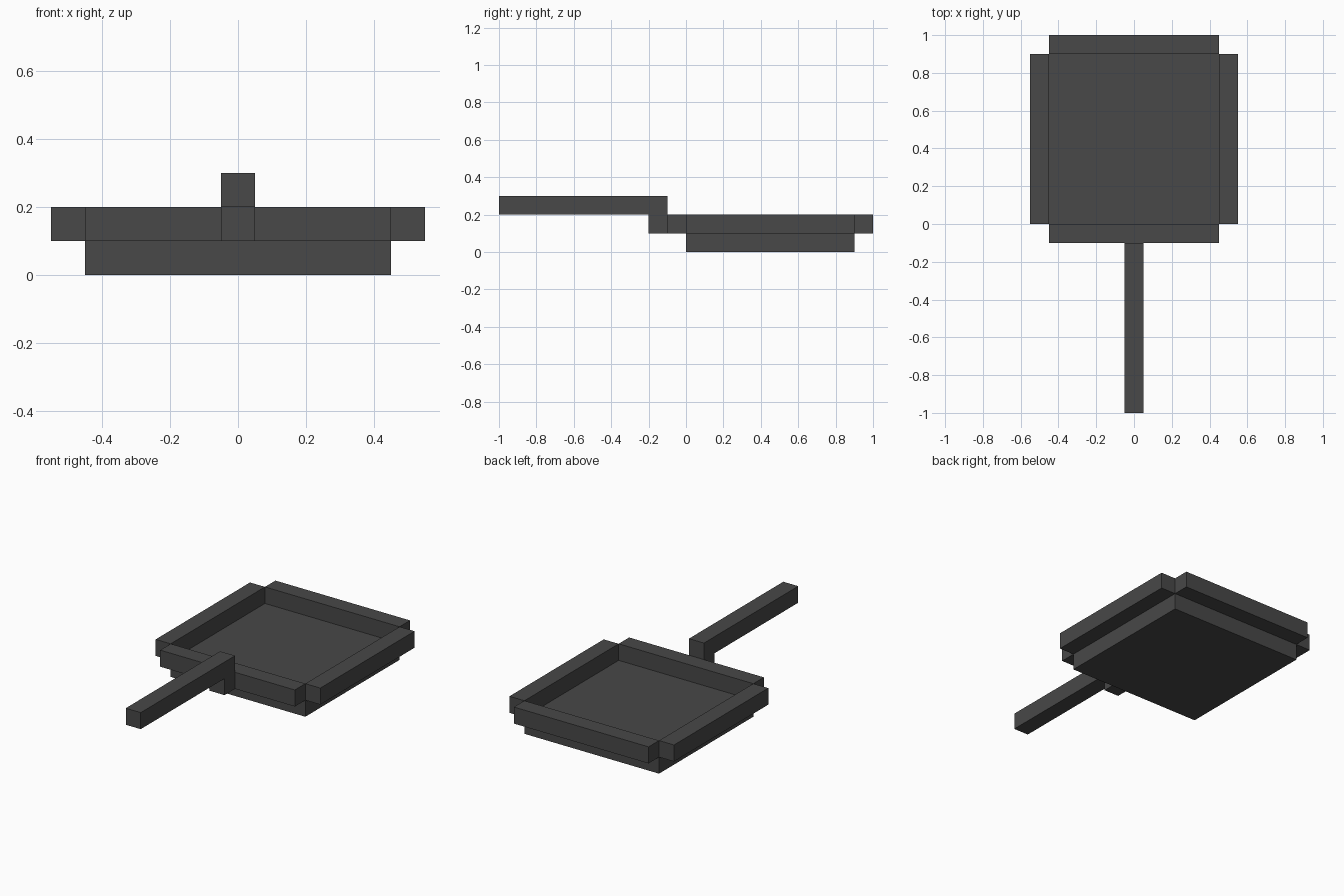
import bpy
import bmesh
from mathutils import Vector

if "Cube" in bpy.data.objects:
    bpy.data.objects.remove(bpy.data.objects["Cube"])

iron = bpy.data.materials.new("dark iron grey")
iron.diffuse_color = (0.065, 0.065, 0.065, 1)
iron.use_nodes = True
iron.node_tree.nodes["Principled BSDF"].inputs["Base Color"].default_value = iron.diffuse_color


def box(name, lo, hi):
    """Axis-aligned box between two corners."""
    lo, hi = Vector(lo), Vector(hi)
    bm = bmesh.new()
    bmesh.ops.create_cube(bm, size=1)
    bmesh.ops.scale(bm, vec=hi - lo, verts=bm.verts)
    mesh = bpy.data.meshes.new(name)
    bm.to_mesh(mesh)
    bm.free()
    mesh.materials.append(iron)
    obj = bpy.data.objects.new(name, mesh)
    obj.location = (lo + hi) / 2
    bpy.context.collection.objects.link(obj)
    return obj


T = 0.1    # block thickness
W = 0.45   # half width of the pan floor
D = 0.9    # depth of the pan floor

# Pan floor
box("pan_floor", (-W, 0, 0), (W, D, T))

# Rim walls, set outside the floor with open corners
box("front_rim", (-W, -T, T), (W, 0, 2 * T))
box("back_rim", (-W, D, T), (W, D + T, 2 * T))
box("left_rim", (-W - T, 0, T), (-W, D, 2 * T))
box("right_rim", (W, 0, T), (W + T, D, 2 * T))

# Handle and the block joining it to the rim
box("handle_joint", (-T / 2, -2 * T, T), (T / 2, -T, 2 * T))
box("handle", (-T / 2, -1, 2 * T), (T / 2, -T, 3 * T))
